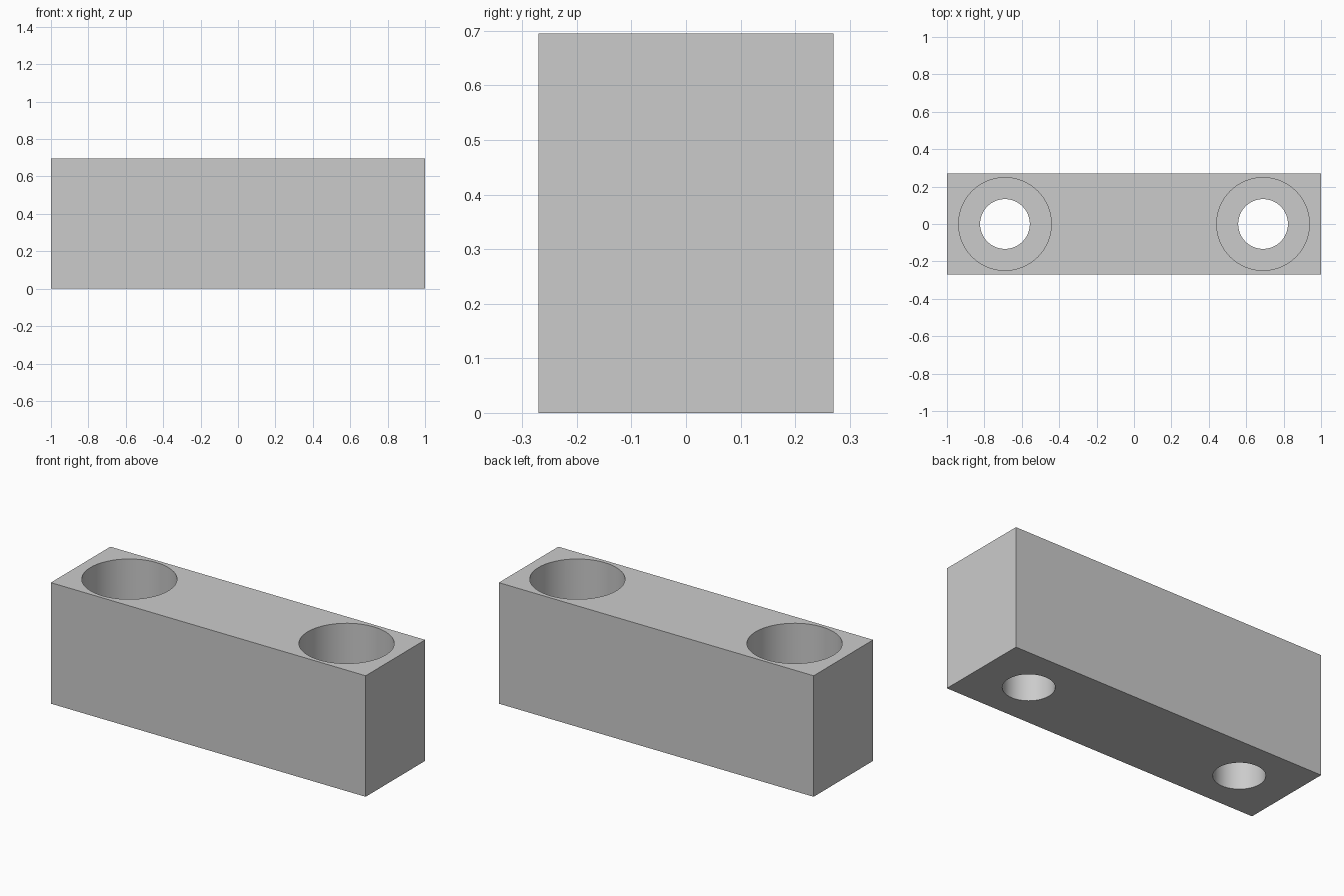
import bpy

if "Cube" in bpy.data.objects:
    bpy.data.objects.remove(bpy.data.objects["Cube"], do_unlink=True)

WIDTH, DEPTH, HEIGHT = 2.0, 0.54, 0.695
HOLE_X = 0.69
HOLE_RADIUS, BORE_RADIUS = 0.133, 0.248
BORE_DEPTH = 0.35

# Single grey material
grey = bpy.data.materials.new("light grey")
grey.use_nodes = True
colour = (0.6, 0.6, 0.6, 1)
grey.diffuse_color = colour
grey.node_tree.nodes["Principled BSDF"].inputs["Base Color"].default_value = colour

# Rectangular block
bpy.ops.mesh.primitive_cube_add(size=1, location=(0, 0, HEIGHT / 2))
block = bpy.context.object
block.name = "mounting_block"
block.scale = (WIDTH, DEPTH, HEIGHT)
bpy.ops.object.transform_apply(location=True, rotation=False, scale=True)
block.data.materials.append(grey)


def drill(name, x, radius, bottom, top):
    """Cut a vertical round hole through the block between two heights."""
    bpy.ops.mesh.primitive_cylinder_add(
        vertices=64, radius=radius, depth=top - bottom,
        location=(x, 0, (top + bottom) / 2))
    cutter = bpy.context.object
    cutter.name = name
    cutter.hide_render = True
    cutter.data.materials.append(grey)
    cut = block.modifiers.new(name, "BOOLEAN")
    cut.operation = "DIFFERENCE"
    cut.solver = "EXACT"
    cut.object = cutter
    bpy.context.view_layer.objects.active = block
    bpy.ops.object.modifier_apply(modifier=cut.name)
    bpy.data.objects.remove(cutter, do_unlink=True)


# Counterbored screw hole at each end
for side, x in (("left", HOLE_X), ("right", -HOLE_X)):
    drill(side + "_screw_hole", x, HOLE_RADIUS, -0.1, HEIGHT + 0.1)
    drill(side + "_counterbore", x, BORE_RADIUS, HEIGHT - BORE_DEPTH, HEIGHT + 0.1)

# Smooth bores, sharp rims
bpy.ops.object.select_all(action="DESELECT")
block.select_set(True)
bpy.context.view_layer.objects.active = block
bpy.ops.object.shade_smooth_by_angle()
